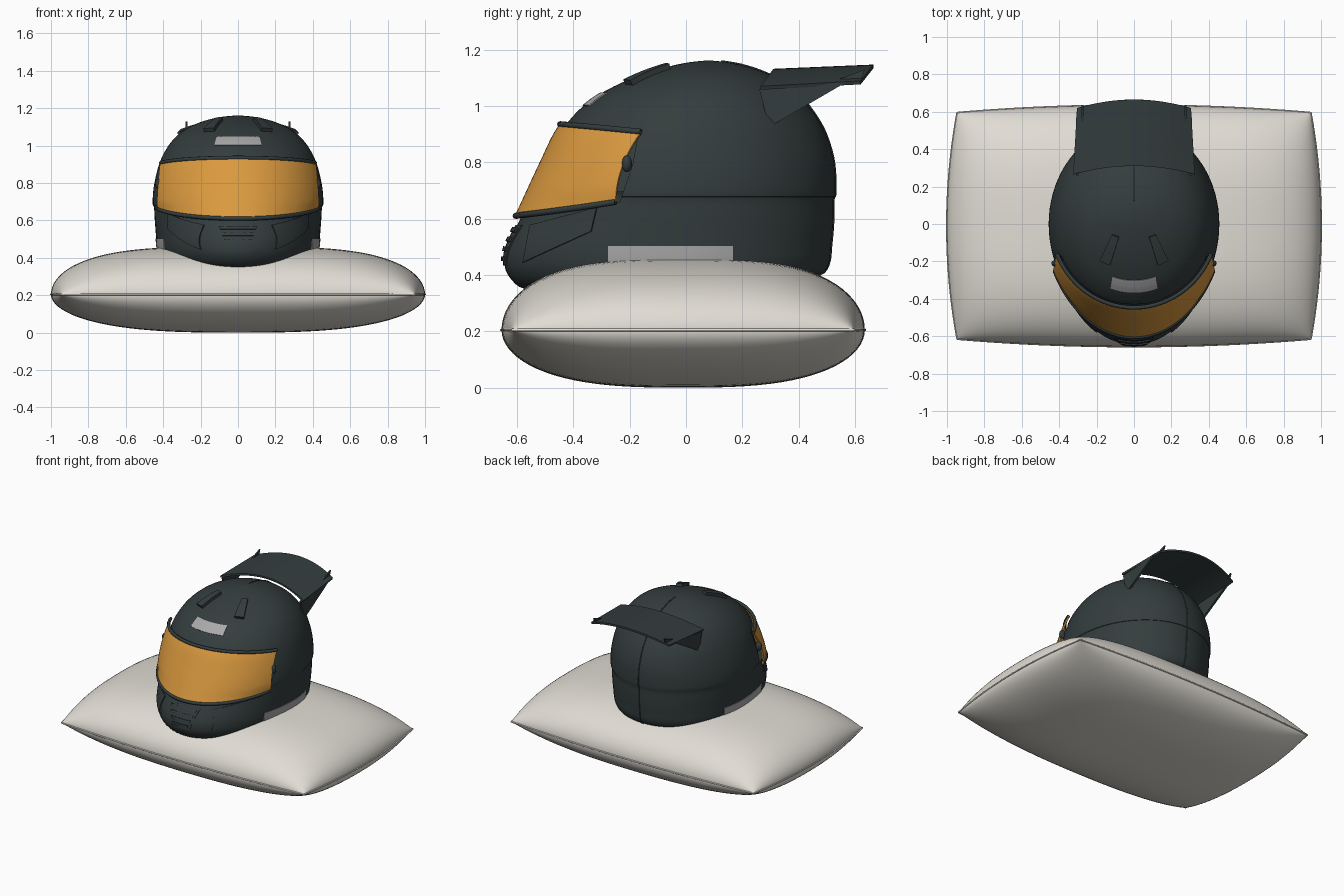
import bpy, bmesh, math
from mathutils import Vector
from mathutils.bvhtree import BVHTree

if "Cube" in bpy.data.objects:
    bpy.data.objects.remove(bpy.data.objects["Cube"], do_unlink=True)


def material(name, rgb, rough=0.6):
    m = bpy.data.materials.new(name)
    m.use_nodes = True
    m.diffuse_color = (*rgb, 1)
    node = m.node_tree.nodes["Principled BSDF"]
    node.inputs["Base Color"].default_value = (*rgb, 1)
    node.inputs["Roughness"].default_value = rough
    return m


SHELL = material("dark slate", (0.034, 0.046, 0.047))
ORANGE = material("amber visor", (0.70, 0.32, 0.05))
GREY = material("reflective grey", (0.40, 0.40, 0.40))
CLOTH = material("warm white fabric", (0.75, 0.72, 0.66))


def make(name, bm, mat, thick=0, cutter=None, angle=35):
    """Turn a bmesh into a finished, smooth shaded object."""
    me = bpy.data.meshes.new(name)
    bm.to_mesh(me)
    bm.free()
    ob = bpy.data.objects.new(name, me)
    bpy.context.collection.objects.link(ob)
    me.materials.append(mat)
    for o in bpy.context.selected_objects:
        o.select_set(False)
    ob.select_set(True)
    bpy.context.view_layer.objects.active = ob
    if thick:
        mod = ob.modifiers.new("thickness", 'SOLIDIFY')
        mod.thickness, mod.offset = thick, -1
        bpy.ops.object.modifier_apply(modifier=mod.name)
    if cutter:
        mod = ob.modifiers.new("opening", 'BOOLEAN')
        mod.operation, mod.solver, mod.object = 'DIFFERENCE', 'EXACT', cutter
        bpy.ops.object.modifier_apply(modifier=mod.name)
    bpy.ops.object.shade_smooth_by_angle(angle=math.radians(angle))
    return ob


def grid(bm, fn, nu, nv, out=None):
    """Add a grid fn(u, v), u and v in 0..1, optionally facing direction out."""
    vs = [[bm.verts.new(fn(i / nu, j / nv)) for j in range(nv + 1)] for i in range(nu + 1)]
    fs = [bm.faces.new((vs[i][j], vs[i + 1][j], vs[i + 1][j + 1], vs[i][j + 1]))
          for i in range(nu) for j in range(nv)]
    bm.normal_update()
    if out is not None and fs[len(fs) // 2].normal.dot(out) < 0:
        bmesh.ops.reverse_faces(bm, faces=fs)


def tube(name, pts, radius, mat, cyclic=False):
    cu = bpy.data.curves.new(name, 'CURVE')
    cu.dimensions = '3D'
    cu.bevel_depth, cu.bevel_resolution, cu.use_fill_caps = radius, 2, True
    sp = cu.splines.new('POLY')
    sp.points.add(len(pts) - 1)
    for p, co in zip(sp.points, pts):
        p.co = (*co, 1)
    sp.use_cyclic_u = cyclic
    cu.materials.append(mat)
    bpy.context.collection.objects.link(bpy.data.objects.new(name, cu))


def prism(pts, x0, x1):
    """Extrude a (y, z) outline along x."""
    bm = bmesh.new()
    f = bm.faces.new([bm.verts.new((x0, y, z)) for y, z in pts])
    r = bmesh.ops.extrude_face_region(bm, geom=[f])
    for v in r["geom"]:
        if isinstance(v, bmesh.types.BMVert):
            v.co.x = x1
    bmesh.ops.recalc_face_normals(bm, faces=bm.faces)
    return bm


# Pillow
def pillow_point(u, v, side):
    u, v = -math.cos(u * math.pi), -math.cos(v * math.pi)
    pu, pv = (3.5, 3.0) if side > 0 else (2.8, 2.8)
    h = math.sqrt(max(0, 1 - abs(u) ** pu) * max(0, 1 - abs(v) ** pv))
    return (u * (0.945 + 0.055 * (1 - v * v)), v * (0.605 + 0.04 * (1 - u * u)) - 0.01,
            0.205 + h * (0.255 if side > 0 else -0.205))


bm = bmesh.new()
for s in (1, -1):
    grid(bm, lambda u, v: pillow_point(u, v, s), 56, 44, Vector((0, 0, s)))
bmesh.ops.remove_doubles(bm, verts=bm.verts, dist=0.0005)
make("pillow", bm, CLOTH, angle=60)
n = 24
path = [(i / n, 0) for i in range(n)] + [(1, i / n) for i in range(n)]
path += [(1 - u, 1 - v) for u, v in path]
tube("pillow_seam", [pillow_point(u, v, 1) for u, v in path], 0.005, CLOTH, True)

# Helmet sections: height, front y, back y, half width
ROWS = [(0.395, -0.57, 0.45, 0.39), (0.41, -0.605, 0.49, 0.42), (0.45, -0.64, 0.51, 0.432),
        (0.5, -0.643, 0.515, 0.437), (0.55, -0.62, 0.52, 0.441), (0.6, -0.588, 0.523, 0.445),
        (0.67, -0.555, 0.524, 0.449), (0.685, -0.548, 0.53, 0.456), (0.75, -0.518, 0.53, 0.454),
        (0.82, -0.485, 0.522, 0.443), (0.9, -0.447, 0.497, 0.422), (0.96, -0.405, 0.465, 0.396),
        (1.02, -0.34, 0.42, 0.357), (1.07, -0.255, 0.365, 0.305), (1.11, -0.16, 0.3, 0.24),
        (1.14, -0.06, 0.22, 0.155), (1.155, 0.01, 0.15, 0.08), (1.162, 0.08, 0.08, 0.0)]


def catmull(a, b, c, d, t):
    return 0.5 * (2 * b + (c - a) * t + (2 * a - 5 * b + 4 * c - d) * t * t
                  + (3 * b - a - 3 * c + d) * t ** 3)


DENSE = []
for i in range(len(ROWS) - 1):
    q = [ROWS[max(0, min(len(ROWS) - 1, i + k))] for k in (-1, 0, 1, 2)]
    DENSE += [[catmull(*col, t / 3) for col in zip(*q)] for t in range(3)]
DENSE.append(list(ROWS[-1]))


def on_row(row, a, off=0.0):
    """Point at angle a from the front, pushed outwards by off."""
    z, f, b, w = row
    yc = 0.08 * max(0, (z - 0.8) / 0.362) ** 2
    c = math.cos(a)
    ry = (yc - f if c > 0 else b - yc) + off
    drop = 0.045 * max(0, c) ** 2 * min(1, max(0, (0.6 - z) / 0.2))
    return Vector(((w + off) * math.sin(a), yc - ry * c, z - drop))


def row_at(z):
    for lo, hi in zip(DENSE, DENSE[1:]):
        if z <= hi[0]:
            t = (z - lo[0]) / (hi[0] - lo[0])
            return [p + (q - p) * t for p, q in zip(lo, hi)]
    return DENSE[-1]


# Helmet shell, hollow with an eye opening
bm = bmesh.new()
grid(bm, lambda u, v: on_row(DENSE[round(v * (len(DENSE) - 1))], u * math.tau), 80, len(DENSE) - 1)
bmesh.ops.remove_doubles(bm, verts=bm.verts, dist=0.0005)
bmesh.ops.recalc_face_normals(bm, faces=bm.faces)
if max(bm.faces, key=lambda f: f.calc_center_median().z).normal.z < 0:
    bmesh.ops.reverse_faces(bm, faces=bm.faces)
surface = BVHTree.FromBMesh(bm)
cut = make("eye_cutter", prism([(-0.9, 0.57), (-0.6, 0.61), (-0.235, 0.66), (-0.19, 0.79),
                                (-0.17, 0.9), (-0.45, 0.93), (-0.9, 0.95)], -0.8, 0.8), SHELL)
cut.hide_render = True
make("helmet_shell", bm, SHELL, 0.03, cut)
bpy.data.objects.remove(cut, do_unlink=True)

# Seam running over the crown and down the back
tube("back_seam", [on_row(r, math.pi) for r in DENSE[::-1] if r[2] > 0.1], 0.004, SHELL)


# Visor and its trims
def visor_point(u, v, off=0.025):
    s = 2 * u - 1
    z0, z1 = 0.61 + 0.05 * s * s, 0.935 - 0.027 * s * s
    row = row_at(z0 + (z1 - z0) * v)
    yc = 0.08 * max(0, (row[0] - 0.8) / 0.362) ** 2
    edge = -0.25 + 0.09 * v * v
    return on_row(row, s * math.acos((yc - edge) / (yc - row[1] + off)), off)


bm = bmesh.new()
grid(bm, visor_point, 48, 12, Vector((0, -1, 0)))
make("visor", bm, ORANGE, 0.01)
for name, v in (("visor_bottom_trim", 0), ("visor_top_trim", 1)):
    tube(name, [visor_point(i / 48, v, 0.022) for i in range(49)], 0.011, SHELL)


# Plates that follow the shell
RAYS = {"front": (lambda a, b, s: (a * s, -2, b), (0, 1, 0)),
        "side": (lambda a, b, s: (2 * s, a, b), (-1, 0, 0)),
        "top": (lambda a, b, s: (a * s, b, 3), (0, 0, -1))}


def plate(name, view, quad, mat, lift, thick, s=1, n=10):
    a, b, c, d = [Vector(p) for p in quad]
    start, dirn = RAYS[view]
    dirn = Vector((dirn[0] * s, dirn[1], dirn[2]))

    def fn(u, v):
        p = a.lerp(b, u).lerp(d.lerp(c, u), v)
        hit, nor, _, _ = surface.ray_cast(Vector(start(p.x, p.y, s)), dirn)
        return hit + nor * lift
    bm = bmesh.new()
    grid(bm, fn, n, n, -dirn)
    make(name, bm, mat, thick)


plate("brow_label", "front", [(-0.125, 1.0), (0.125, 1.0), (0.115, 1.045), (-0.115, 1.045)],
      GREY, 0.004, 0.008)
plate("chin_grille", "front", [(-0.07, 0.435), (0.07, 0.435), (0.115, 0.575), (-0.115, 0.575)],
      SHELL, 0.005, 0.012)
for i in range(4):
    z, w = 0.45 + 0.033 * i, 0.055 + 0.013 * i
    plate("grille_slat", "front", [(-w, z), (w, z), (w + 0.004, z + 0.015), (-w - 0.004, z + 0.015)],
          SHELL, 0.012, 0.014)
for side, s in (("left", 1), ("right", -1)):
    plate(side + "_label", "side", [(-0.275, 0.44), (0.165, 0.44), (0.165, 0.503), (-0.275, 0.503)],
          GREY, 0.004, 0.008, s)
    plate(side + "_chin_vent", "side",
          [(-0.575, 0.445), (-0.335, 0.555), (-0.315, 0.64), (-0.55, 0.575)], SHELL, 0.007, 0.014, s)
    plate(side + "_crown_vent", "top",
          [(0.125, -0.215), (0.18, -0.19), (0.115, -0.055), (0.08, -0.068)], SHELL, 0.02, 0.035, s)

    # Visor pivot
    bm = bmesh.new()
    bmesh.ops.create_uvsphere(bm, u_segments=20, v_segments=12, radius=1)
    bmesh.ops.scale(bm, vec=(0.022, 0.018, 0.03), verts=bm.verts)
    bmesh.ops.translate(bm, vec=(0.42 * s, -0.21, 0.795), verts=bm.verts)
    make(side + "_pivot", bm, SHELL)

    # Spoiler strut and tip fin
    make(side + "_spoiler_strut", prism([(0.26, 1.06), (0.295, 0.925), (0.57, 1.085)],
                                        s * 0.296, s * 0.31), SHELL)
    make(side + "_spoiler_fin", prism([(0.53, 1.09), (0.62, 1.09), (0.635, 1.13)],
                                      s * 0.27, s * 0.28), SHELL)


# Rear spoiler panel, arched across
def spoiler_point(u, v):
    k = 2 * u - 1
    return (k * (0.325 - 0.02 * v), 0.31 + 0.355 * v - 0.045 * k * k,
            1.132 + 0.015 * v - k * k * (0.062 - 0.004 * v))


bm = bmesh.new()
grid(bm, spoiler_point, 24, 6, Vector((0, 0, 1)))
make("spoiler_panel", bm, SHELL, 0.013)
